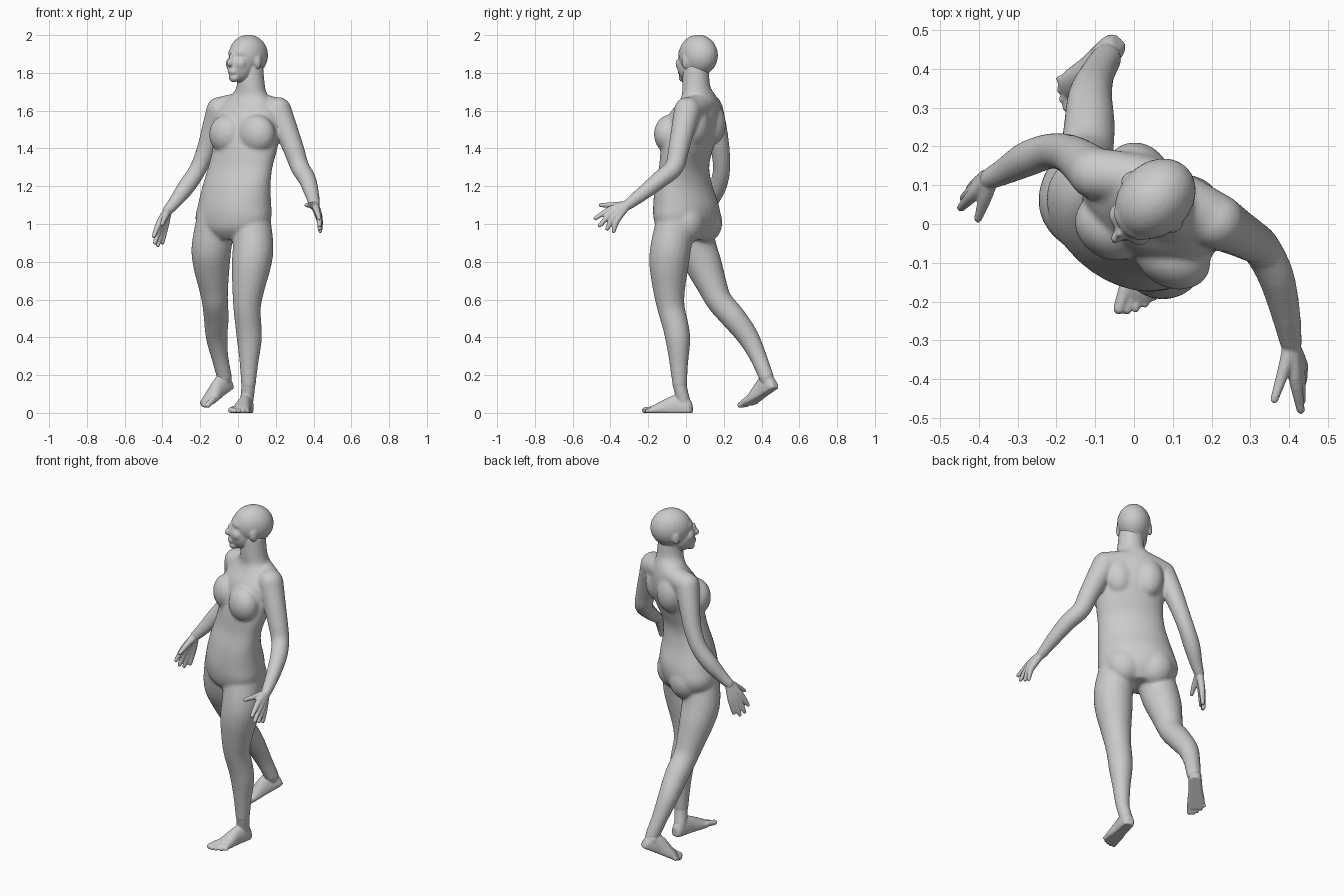
import bpy, bmesh, math
from mathutils import Vector, Matrix

cube = bpy.data.objects.get("Cube")
if cube:
    bpy.data.objects.remove(cube, do_unlink=True)

grey = bpy.data.materials.new("plain grey")
grey.use_nodes = True
color = (.6, .6, .6, 1)
grey.diffuse_color = color
grey.node_tree.nodes["Principled BSDF"].inputs["Base Color"].default_value = color

bm = bmesh.new()
SIDES = 20


def loft(rings):
    """Closed skin over a list of point rings."""
    loops = [[bm.verts.new(p) for p in ring] for ring in rings]
    for a, b in zip(loops, loops[1:]):
        for i in range(len(a)):
            j = (i + 1) % len(a)
            bm.faces.new((a[i], a[j], b[j], b[i]))
    bm.faces.new(loops[0][::-1])
    bm.faces.new(loops[-1])


def spline(keys, steps=4):
    """Catmull-Rom interpolation of number tuples."""
    keys = [Vector(k) for k in keys]
    pts = [keys[0]] + keys + [keys[-1]]
    out = []
    for p0, p1, p2, p3 in zip(pts, pts[1:], pts[2:], pts[3:]):
        for s in range(steps):
            t = s / steps
            out.append(0.5 * (2 * p1 + (p2 - p0) * t
                              + (2 * p0 - 5 * p1 + 4 * p2 - p3) * t * t
                              + (3 * p1 - p0 - 3 * p2 + p3) * t ** 3))
    return out + [keys[-1]]


def blob(center, radii, turn=0):
    """Ellipsoid, radii across / deep / tall, turned about z."""
    m = (Matrix.Translation(center) @ Matrix.Rotation(math.radians(-turn), 4, 'Z')
         @ Matrix.Diagonal((*radii, 1)))
    bmesh.ops.create_uvsphere(bm, u_segments=24, v_segments=16, radius=1, matrix=m)


def limb(keys):
    """Round tapered tube along (x, y, z, radius) keys, with ball ends."""
    pts = spline(keys)
    u = Vector((1, 0.1, 0))
    rings = []
    for i, p in enumerate(pts):
        a, b = pts[max(i - 1, 0)], pts[min(i + 1, len(pts) - 1)]
        t = (b.xyz - a.xyz).normalized()
        u = (u - t * u.dot(t)).normalized()
        v = t.cross(u)
        rings.append([p.xyz + p.w * (u * math.cos(k) + v * math.sin(k))
                      for k in (math.tau * n / SIDES for n in range(SIDES))])
    loft(rings)
    for p in (pts[0], pts[-1]):
        blob(p.xyz, [p.w] * 3)


def axes(turn):
    """Left and forward directions of a part turned about z."""
    a = math.radians(turn)
    return (Vector((math.cos(a), -math.sin(a), 0)),
            Vector((-math.sin(a), -math.cos(a), 0)))


def finish(name, voxel, rounds, swell):
    """Fuse the pieces made so far into one soft object."""
    bmesh.ops.recalc_face_normals(bm, faces=bm.faces)
    mesh = bpy.data.meshes.new(name)
    bm.to_mesh(mesh)
    bm.clear()
    mesh.materials.append(grey)
    obj = bpy.data.objects.new(name, mesh)
    bpy.context.scene.collection.objects.link(obj)
    fuse = obj.modifiers.new("fuse", 'REMESH')
    fuse.mode = 'VOXEL'
    fuse.voxel_size = voxel
    fuse.use_smooth_shade = True
    soften = obj.modifiers.new("soften", 'SMOOTH')
    soften.factor = .5
    soften.iterations = rounds
    restore = obj.modifiers.new("restore volume", 'DISPLACE')
    restore.strength = swell
    restore.mid_level = 0


# Trunk and neck: z, x, y, half width, half depth, turn
trunk = [(.92, -.03, .01, .12, .09, 35), (.97, -.03, .005, .19, .13, 35),
         (1.03, -.025, .005, .218, .147, 35), (1.1, -.018, .0, .209, .148, 35),
         (1.2, -.008, -.012, .195, .125, 33), (1.3, .012, -.01, .183, .106, 30),
         (1.4, .037, .005, .183, .115, 30), (1.5, .045, .033, .188, .122, 30),
         (1.58, .047, .05, .182, .115, 30), (1.64, .052, .068, .145, .092, 30),
         (1.68, .06, .068, .102, .078, 35), (1.73, .068, .054, .073, .07, 40),
         (1.84, .065, .052, .064, .066, 45)]
rings = []
for z, x, y, wide, deep, turn in spline(trunk):
    left, fwd = axes(turn)
    rings.append([Vector((x, y, z)) + left * wide * math.cos(k) + fwd * deep * math.sin(k)
                  for k in (math.tau * n / 32 for n in range(32))])
loft(rings)

# Shoulder girdle, chest, shoulder blades and buttocks
limb([(-.1, .13, 1.605, .064), (.05, .105, 1.635, .06), (.21, .012, 1.6, .066)])
blob((.1, -.086, 1.475), (.098, .076, .1), 25)
blob((-.06, -.008, 1.475), (.095, .078, .1), 33)
left, fwd = axes(32)
for side in (-1, 1):
    blob(Vector((.045, .04, 1.53)) + left * side * .08 - fwd * .062, (.08, .07, .11), 32)
    blob(Vector((-.025, .005, 1.01)) + left * side * .085 - fwd * .054, (.1, .09, .11), 35)

# Arms
right_arm = [(-.1, .13, 1.605, .064), (-.135, .16, 1.5, .055), (-.17, .182, 1.39, .047),
             (-.215, .188, 1.285, .043), (-.275, .168, 1.195, .043),
             (-.335, .135, 1.115, .032), (-.37, .118, 1.075, .026)]
left_arm = [(.212, .008, 1.6, .069), (.258, -.018, 1.49, .059), (.297, -.04, 1.39, .052),
            (.328, -.063, 1.3, .047), (.365, -.132, 1.24, .044),
            (.39, -.225, 1.165, .036), (.405, -.31, 1.1, .026)]
# Legs
right_leg = [(-.115, .025, 1.03, .1), (-.14, .055, .88, .103), (-.14, .095, .78, .094),
             (-.13, .14, .67, .076), (-.122, .178, .59, .066), (-.115, .255, .5, .063),
             (-.113, .33, .4, .054), (-.095, .385, .29, .042), (-.072, .425, .19, .037)]
left_leg = [(.068, -.05, 1.03, .1), (.08, -.08, .88, .105), (.07, -.09, .78, .101),
            (.055, -.09, .66, .083), (.048, -.08, .56, .07), (.055, -.055, .46, .066),
            (.06, -.042, .38, .062), (.058, -.038, .26, .046), (.055, -.033, .15, .036)]
for keys in (right_arm, left_arm, right_leg, left_leg):
    limb(keys)
finish("body", .0075, 18, .0035)

# Head: neck, cranium, jaw, nose, brow, cheeks, lips, chin and ears
left, fwd = axes(45)
skull = Vector((.055, .065, 1.893))


def face(forward, z, radii, across=0):
    blob(Vector((skull.x, skull.y, z)) + fwd * forward + left * across, radii, 45)


limb([(.069, .055, 1.71, .066), (.062, .052, 1.82, .067)])
face(0, skull.z, (.092, .114, .108))
face(.058, 1.838, (.067, .074, .088))
face(.134, 1.852, (.014, .024, .02))
face(.122, 1.872, (.011, .02, .036))
face(.084, 1.905, (.058, .034, .034))
face(.122, 1.806, (.028, .017, .018))
face(.108, 1.775, (.03, .024, .024))
for side in (-1, 1):
    face(.09, 1.848, (.032, .034, .036), side * .032)
    face(.012, 1.86, (.011, .022, .035), side * .088)
finish("head", .006, 6, .001)

# Hands: each finger runs wrist, knuckle, tip
hands = [
    ("right_hand", right_arm,
     [((-.415, .075, 1.01), (-.446, .042, .935)), ((-.41, .092, .995), (-.44, .066, .9)),
      ((-.4, .108, .985), (-.424, .09, .888)), ((-.385, .122, .985), (-.4, .112, .9)),
      ((-.383, .07, 1.045), (-.402, .014, 1.0))]),
    ("left_hand", left_arm,
     [((.415, -.395, 1.08), (.43, -.48, 1.03)), ((.425, -.39, 1.06), (.432, -.457, .992)),
      ((.43, -.38, 1.04), (.432, -.417, .975)), ((.432, -.365, 1.022), (.435, -.383, .962)),
      ((.39, -.365, 1.1), (.362, -.452, 1.1))])]
for name, arm, fingers in hands:
    limb(arm[-2:])
    for knuckle, tip in fingers:
        limb([(*arm[-1][:3], .021), (*knuckle, .0165), (*tip, .01)])
    finish(name, .005, 4, .001)


def foot(name, leg, heel, tip, inner):
    """Flat-soled foot from heel to toe tips; inner is the big toe side."""
    heel, tip = Vector(heel), Vector(tip)
    d = (tip - heel).normalized()
    length = (tip - heel).length
    side = d.cross(Vector((0, 0, 1))).normalized()
    up = side.cross(d)
    side *= inner
    sections = [(0, .018, .05), (.06, .032, .075), (.2, .036, .1), (.4, .038, .088),
                (.62, .046, .058), (.76, .046, .038), (.84, .036, .024)]
    rings = []
    for t, wide, tall in spline(sections):
        ring = []
        for n in range(SIDES):
            k = math.tau * n / SIDES
            rise = (max(math.sin(k), -.5) + .5) / 1.5
            ring.append(heel + d * t * length + side * wide * math.cos(k) + up * tall * rise)
        rings.append(ring)
    loft(rings)
    # Ankle joins the shin to the instep
    ankle = heel + d * length * .16 + up * .06
    limb([*leg[-2:], (*ankle, leg[-1][3] * .95)])
    # Toes shorten and thin out towards the outer side
    for n in range(5):
        r = .0145 if n == 0 else .011 - n * .0006
        across = side * (.034 - n * .0185)
        base = heel + d * length * .74 + across + up * (r + .006)
        end = heel + d * (length * (1 - .012 * n * n) - r) + across * 1.12 + up * r
        limb([(*base, r * 1.1), (*end, r)])
    finish(name, .005, 4, .001)


foot("left_foot", left_leg, (.055, .032, 0), (-.004, -.24, 0), 1)
foot("right_foot", right_leg, (-.035, .478, .135), (-.192, .308, .022), -1)
bm.free()
